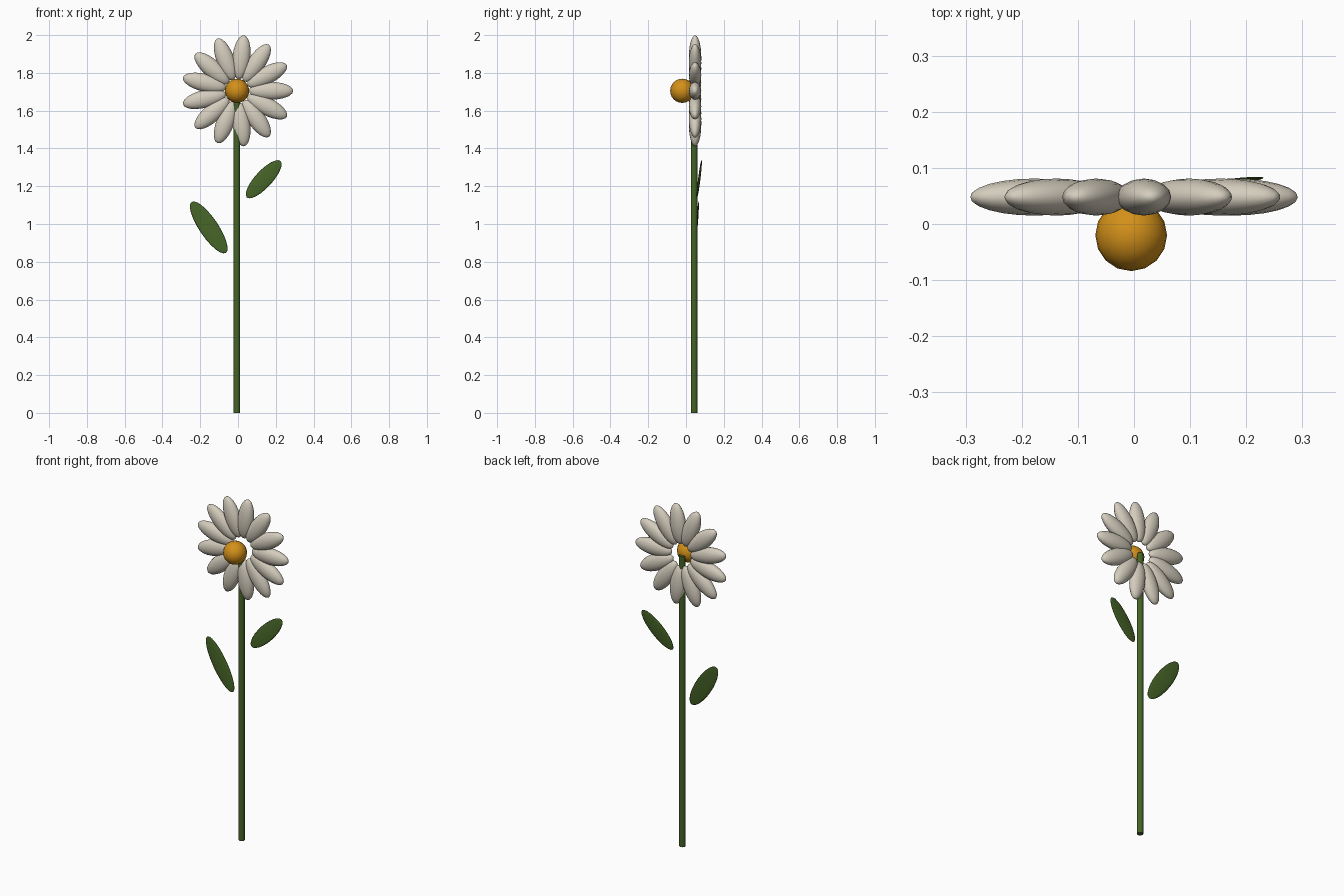
import bpy
from math import cos, sin, pi, radians
from mathutils import Matrix, Vector

cube = bpy.data.objects.get("Cube")
if cube:
    bpy.data.objects.remove(cube, do_unlink=True)


def material(name, rgb):
    mat = bpy.data.materials.new(name)
    mat.use_nodes = True
    mat.diffuse_color = (*rgb, 1)
    mat.node_tree.nodes["Principled BSDF"].inputs["Base Color"].default_value = (*rgb, 1)
    return mat


CREAM = material("cream petal", (0.66, 0.61, 0.51))
GOLD = material("golden yellow", (0.65, 0.28, 0.01))
GREEN = material("leaf green", (0.06, 0.125, 0.02))


def finish(name, mat):
    obj = bpy.context.object
    obj.name = name
    obj.data.materials.append(mat)
    bpy.ops.object.shade_smooth_by_angle(angle=radians(40))
    return obj


def ellipsoid(name, mat, centre, axis, half, segments=16, rings=12):
    """Stretched ball: half = (width, depth, length), length running along axis."""
    bpy.ops.mesh.primitive_uv_sphere_add(segments=segments, ring_count=rings, radius=1)
    obj = finish(name, mat)
    length = Vector(axis).normalized()
    width = Vector((0, 1, 0)).cross(length).normalized()
    depth = length.cross(width)
    turn = Matrix((width, depth, length)).transposed().to_4x4()
    obj.data.transform(turn @ Matrix.Diagonal((*half, 1)))
    obj.location = centre
    return obj


# Flower head: a ring of petals around an open middle
HUB_X, HUB_Z, PETALS = -0.004, 1.705, 13
for i in range(PETALS):
    a = 2 * pi * i / PETALS
    out = Vector((cos(a), 0, sin(a)))
    ellipsoid(f"petal_{i + 1}", CREAM, Vector((HUB_X, 0.048, HUB_Z)) + out * 0.179,
              out, (0.047, 0.033, 0.117))

# Round centre sitting in front of the petals
ellipsoid("flower_centre", GOLD, (-0.005, -0.02, HUB_Z), (0, 0, 1), (0.064, 0.064, 0.064))

# Straight stem, ending behind the centre
bpy.ops.mesh.primitive_cylinder_add(vertices=12, radius=0.017, depth=1.7,
                                    location=(-0.006, 0.043, 0.85))
finish("stem", GREEN)

# Two thin leaves leaning slightly backwards
ellipsoid("right_leaf", GREEN, (-0.155, 0.056, 0.982), (-0.56, 0.07, 0.83), (0.05, 0.005, 0.163))
ellipsoid("left_leaf", GREEN, (0.136, 0.07, 1.237), (0.68, 0.1, 0.735), (0.045, 0.005, 0.132))
